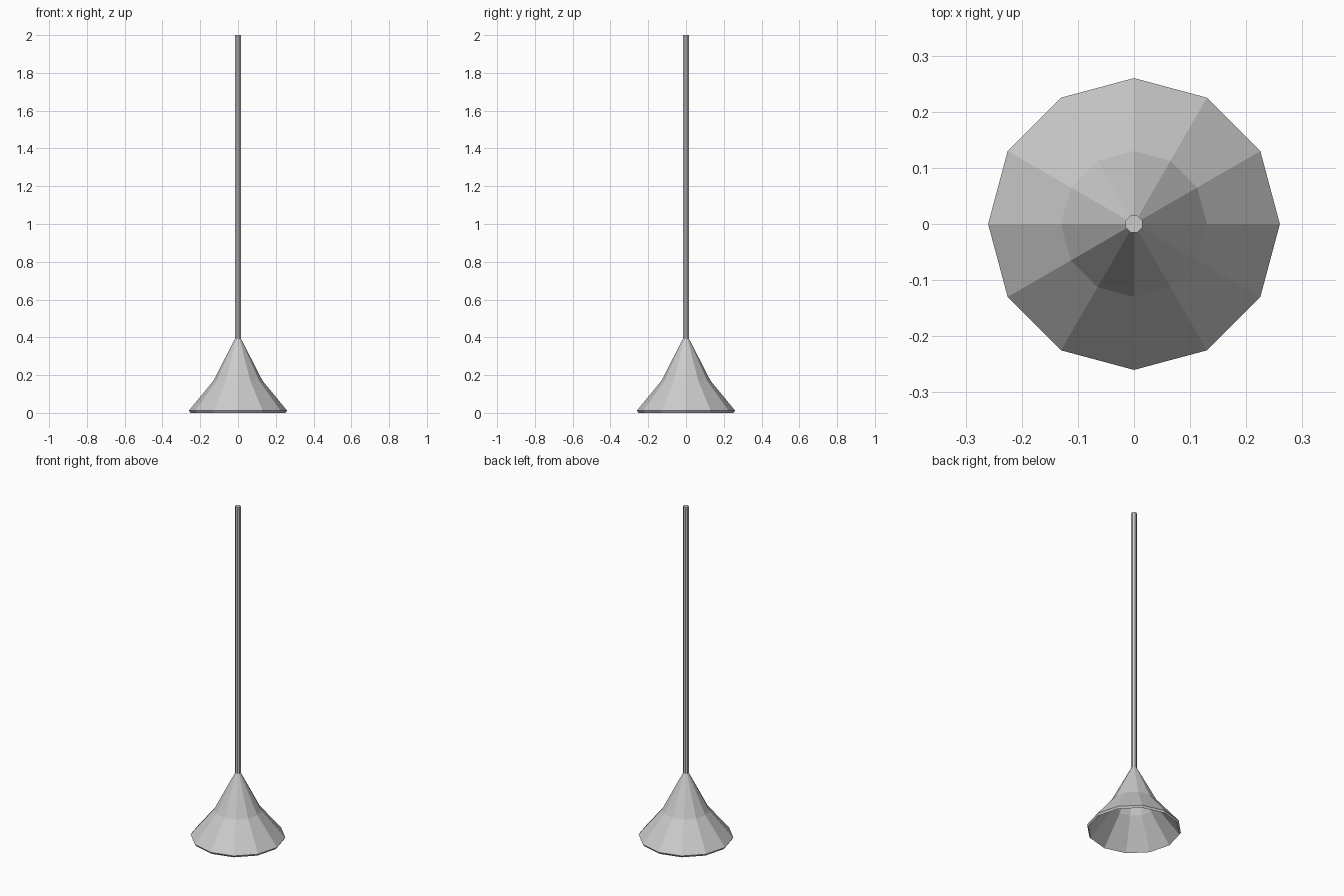
import bpy, bmesh, math

if "Cube" in bpy.data.objects:
    bpy.data.objects.remove(bpy.data.objects["Cube"])


def lathe(name, profile, sides, turn=0.0, closed=False):
    """Spin an (r, z) profile round the z axis with flat facets."""
    bm = bmesh.new()
    rings = []
    for r, z in profile:
        ring = []
        for i in range(sides):
            a = turn + 2 * math.pi * i / sides
            ring.append(bm.verts.new((r * math.cos(a), r * math.sin(a), z)))
        rings.append(ring)
    pairs = list(zip(rings, rings[1:]))
    if closed:
        pairs.append((rings[-1], rings[0]))
    else:
        bm.faces.new(rings[0])
        bm.faces.new(rings[-1])
    for lower, upper in pairs:
        for i in range(sides):
            j = (i + 1) % sides
            bm.faces.new((lower[i], lower[j], upper[j], upper[i]))
    bmesh.ops.recalc_face_normals(bm, faces=bm.faces)
    mesh = bpy.data.meshes.new(name)
    bm.to_mesh(mesh)
    bm.free()
    obj = bpy.data.objects.new(name, mesh)
    bpy.context.collection.objects.link(obj)
    return obj


# Thin hollow flared shade: outer wall up, inner wall back down
outer = [(0.26, 0.012), (0.13, 0.17), (0.012, 0.4)]
inner = [(0.005, 0.39), (0.121, 0.163), (0.252, 0.0)]
lathe("lamp_shade", outer + inner, 12, closed=True)

# Straight hanging rod, closing the top of the shade
lathe("hanging_rod", [(0.016, 0.39), (0.016, 2.0)], 8, turn=math.pi / 8)
